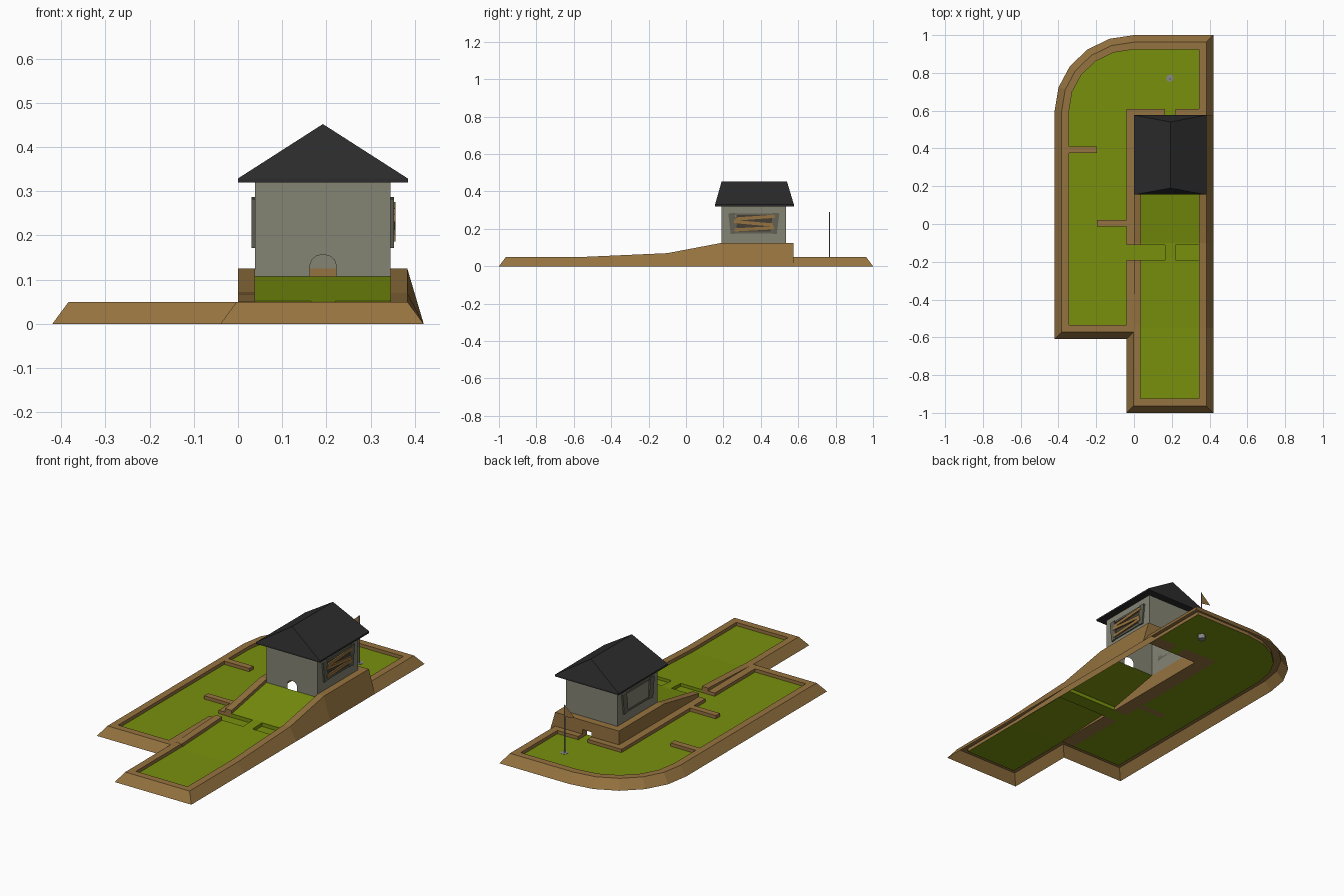
import bpy, math
from mathutils import Vector

if "Cube" in bpy.data.objects:
    bpy.data.objects.remove(bpy.data.objects["Cube"])

def mat(name, c):
    m = bpy.data.materials.new(name)
    m.diffuse_color = (*c, 1)
    m.use_nodes = True
    m.node_tree.nodes["Principled BSDF"].inputs["Base Color"].default_value = m.diffuse_color
    return m

WOOD = mat("wood", (0.30, 0.17, 0.05))
GREEN = mat("turf green", (0.19, 0.28, 0.004))
WALL = mat("wall grey", (0.23, 0.23, 0.175))
TRIM = mat("shutter grey", (0.12, 0.12, 0.09))
ROOF = mat("roof charcoal", (0.025, 0.025, 0.025))
DARK = mat("window dark", (0.06, 0.05, 0.035))
METAL = mat("metal grey", (0.25, 0.25, 0.25))

def obj(name, verts, faces, m):
    me = bpy.data.meshes.new(name)
    me.from_pydata([tuple(v) for v in verts], [], faces)
    me.materials.append(m)
    me.update()
    o = bpy.data.objects.new(name, me)
    bpy.context.collection.objects.link(o)
    return o

def prism(name, yz, x0, x1, m):
    """Extrude a yz outline along x."""
    n = len(yz)
    v = [(x0, *p) for p in yz] + [(x1, *p) for p in yz]
    f = [(i, (i + 1) % n, n + (i + 1) % n, n + i) for i in range(n)]
    return obj(name, v, f + [tuple(range(n))[::-1], tuple(range(n, 2 * n))], m)

def box(name, x0, x1, y0, y1, z0, z1, m):
    return prism(name, [(y0, z0), (y1, z0), (y1, z1), (y0, z1)], x0, x1, m)

def cylinder(name, x, y, z0, z1, r, m, n=12):
    bpy.ops.mesh.primitive_cylinder_add(vertices=n, radius=r, depth=z1 - z0,
                                        location=(x, y, (z0 + z1) / 2))
    o = bpy.context.object
    o.name = name
    o.data.materials.append(m)

FLOOR, TOP = 0.032, 0.05
RISE = [(-2, 0), (-0.55, 0), (-0.10, 0.02), (0.19, 0.075), (0.575, 0.075)]

def rise(y):
    """Height added along the ramp lane."""
    for (a, ha), (b, hb) in zip(RISE, RISE[1:]):
        if y <= b + 1e-5:
            return ha + (hb - ha) * (y - a) / (b - a)
    return 0

# outer rim: a profile swept round the mitred course outline
path = [(0.42, y) for y in (-1, -0.55, -0.10, 0.19, 0.575, 0.5755, 1)]
path += [(-0.42 * math.sin(math.radians(a)), 0.6 + 0.4 * math.cos(math.radians(a)))
         for a in range(0, 91, 18)]
path += [(-0.42, -0.61), (-0.04, -0.61), (-0.04, -1)]
path = [Vector(p) for p in path]
N = len(path)

def inset(d):
    out = []
    for i, p in enumerate(path):
        a = (p - path[i - 1]).normalized()
        b = (path[(i + 1) % N] - p).normalized()
        na, nb = Vector((-a.y, a.x)), Vector((-b.y, b.x))
        out.append(p + (na + nb) * d / (1 + na.dot(nb)))
    return out

verts = []
for d, z in ((0, 0), (0.037, TOP), (0.075, TOP), (0.075, FLOOR)):
    for p, q in zip(inset(d), path):
        h = rise(q.y) if q.x > 0.3 and 0 < z - FLOOR + 1e-9 and z == TOP else 0
        verts.append((p.x, p.y, z + h))
faces = [(k * N + i, k * N + (i + 1) % N, (k + 1) * N + (i + 1) % N, (k + 1) * N + i)
         for k in range(3) for i in range(N)]
obj("outer_rim", verts, faces, WOOD)

# lower turf: return lane, gutter and putting area with a notch
low = [p for p in inset(0.075) if p.y > 0.595 or p.x < -0.3]
low += [(-0.04, -0.535), (-0.04, -0.19), (0.345, -0.19), (0.345, -0.11), (-0.04, -0.11),
        (-0.04, 0.61), (0.165, 0.61), (0.165, 0.535), (0.22, 0.535), (0.22, 0.61), (0.345, 0.61)]
obj("lower_turf", [(p[0], p[1], FLOOR) for p in low], [tuple(range(len(low)))], GREEN)

# ramp turf: strips with a narrow bridge over the gutter
def strip(name, x0, x1, ys):
    v = [(x, y, FLOOR + rise(y)) for y in ys for x in (x0, x1)]
    obj(name, v, [(2 * i, 2 * i + 1, 2 * i + 3, 2 * i + 2) for i in range(len(ys) - 1)], GREEN)

strip("start_turf", 0.035, 0.345, (-0.925, -0.55, -0.19))
strip("ramp_turf", 0.035, 0.345, (-0.11, -0.10, 0.19))
strip("bridge_turf", 0.165, 0.22, (-0.19, -0.11))
for y in (-0.19, -0.11):
    z = FLOOR + rise(y)
    obj("gutter_wall", [(0.035, y, FLOOR), (0.345, y, FLOOR), (0.345, y, z), (0.035, y, z)],
        [(0, 1, 2, 3)], GREEN)
for x in (0.165, 0.22):
    obj("bridge_side", [(x, -0.19, FLOOR), (x, -0.11, FLOOR), (x, -0.11, FLOOR + rise(-0.11)),
                        (x, -0.19, FLOOR + rise(-0.19))], [(0, 1, 2, 3)], GREEN)

# rails between the lanes, open at the gutter
for y0, y1 in ((-0.535, -0.19), (-0.11, 0.575)):
    ys = [y0] + [y for y, _ in RISE if y0 < y < y1] + [y1]
    prism("ramp_rail", [(y1, FLOOR), (y0, FLOOR)] + [(y, TOP + rise(y)) for y in ys], 0, 0.038, WOOD)
    box("lane_rail", -0.04, 0, y0, y1, FLOOR, TOP, WOOD)

# house base at the back, with the ball outlet
box("base_back_left", 0.038, 0.165, 0.535, 0.575, FLOOR, 0.125, WOOD)
box("base_back_right", 0.22, 0.345, 0.535, 0.575, FLOOR, 0.125, WOOD)
box("base_lintel", 0.165, 0.22, 0.535, 0.575, 0.075, 0.125, WOOD)
box("back_rail_left", -0.04, 0.165, 0.575, 0.61, FLOOR, TOP, WOOD)
box("back_rail_right", 0.22, 0.345, 0.575, 0.61, FLOOR, TOP, WOOD)

# obstacles in the return lane
box("obstacle_far", -0.347, -0.195, 0.375, 0.41, FLOOR, TOP, WOOD)
box("obstacle_near", -0.195, -0.04, -0.012, 0.022, FLOOR, TOP, WOOD)

# house walls with an arched doorway
X0, X1, Y0, Y1, ZB, ZT = 0.038, 0.345, 0.19, 0.535, 0.107, 0.325
arch = [(0.1925 - 0.0295 * math.cos(math.pi * i / 6), 0.133 + 0.024 * math.sin(math.pi * i / 6))
        for i in range(7)]
front = [(X0, ZB), (0.163, ZB)] + arch + [(0.222, ZB), (X1, ZB), (X1, ZT), (X0, ZT)]
n = len(front)
v = [(x, Y0, z) for x, z in front]
v += [(X0, Y1, ZB), (X1, Y1, ZB), (X1, Y1, ZT), (X0, Y1, ZT)]
obj("house_walls", v, [tuple(range(n)), (n - 3, n + 1, n + 2, n - 2),
                       (n + 1, n, n + 3, n + 2), (n, 0, n - 1, n + 3)], WALL)

# hipped roof
v = [(x, y, z) for z in (0.32, 0.329) for x, y in
     ((0, 0.155), (0.384, 0.155), (0.384, 0.577), (0, 0.577))]
v += [(0.192, 0.19, 0.452), (0.192, 0.54, 0.452)]
obj("roof", v, [(3, 2, 1, 0), (0, 1, 5, 4), (1, 2, 6, 5), (2, 3, 7, 6), (3, 0, 4, 7),
                (4, 5, 8), (5, 6, 9, 8), (6, 7, 9), (7, 4, 8, 9)], ROOF)

# windows with crooked shutters; boards on the right side only
def plank(name, y, z, w, h, deg, x0, x1, m):
    a = math.radians(deg)
    pts = [(sy * w / 2, sz * h / 2) for sy, sz in ((-1, -1), (1, -1), (1, 1), (-1, 1))]
    prism(name, [(y + p * math.cos(a) - q * math.sin(a), z + p * math.sin(a) + q * math.cos(a))
                 for p, q in pts], x0, x1, m)

for x, s in ((X0, -1), (X1, 1)):
    pane = DARK if s > 0 else WALL
    plank("window_pane", 0.365, 0.229, 0.19, 0.095, 0, x, x + s * 0.003, pane)
    for z in (0.18, 0.278):
        plank("window_frame", 0.365, z, 0.21, 0.01, 0, x, x + s * 0.006, TRIM)
    plank("shutter_front", 0.25, 0.229, 0.035, 0.112, 7, x, x + s * 0.008, TRIM)
    plank("shutter_rear", 0.475, 0.229, 0.035, 0.112, -7, x, x + s * 0.008, TRIM)
for z, deg, y in ((0.20, 3, 0.365), (0.23, -5, 0.36), (0.26, 4, 0.37)):
    plank("window_board", y, z, 0.21, 0.017, deg, X1 + 0.003, X1 + 0.011, WOOD)

# cup, pole and pennant
cylinder("cup", 0.19, 0.772, 0.008, FLOOR + 0.001, 0.019, METAL)
cylinder("flag_pole", 0.19, 0.768, FLOOR, 0.29, 0.003, METAL, 6)
obj("pennant", [(0.19, 0.768, 0.29), (0.19, 0.768, 0.225), (0.13, 0.768, 0.235)], [(0, 1, 2)], WOOD)
